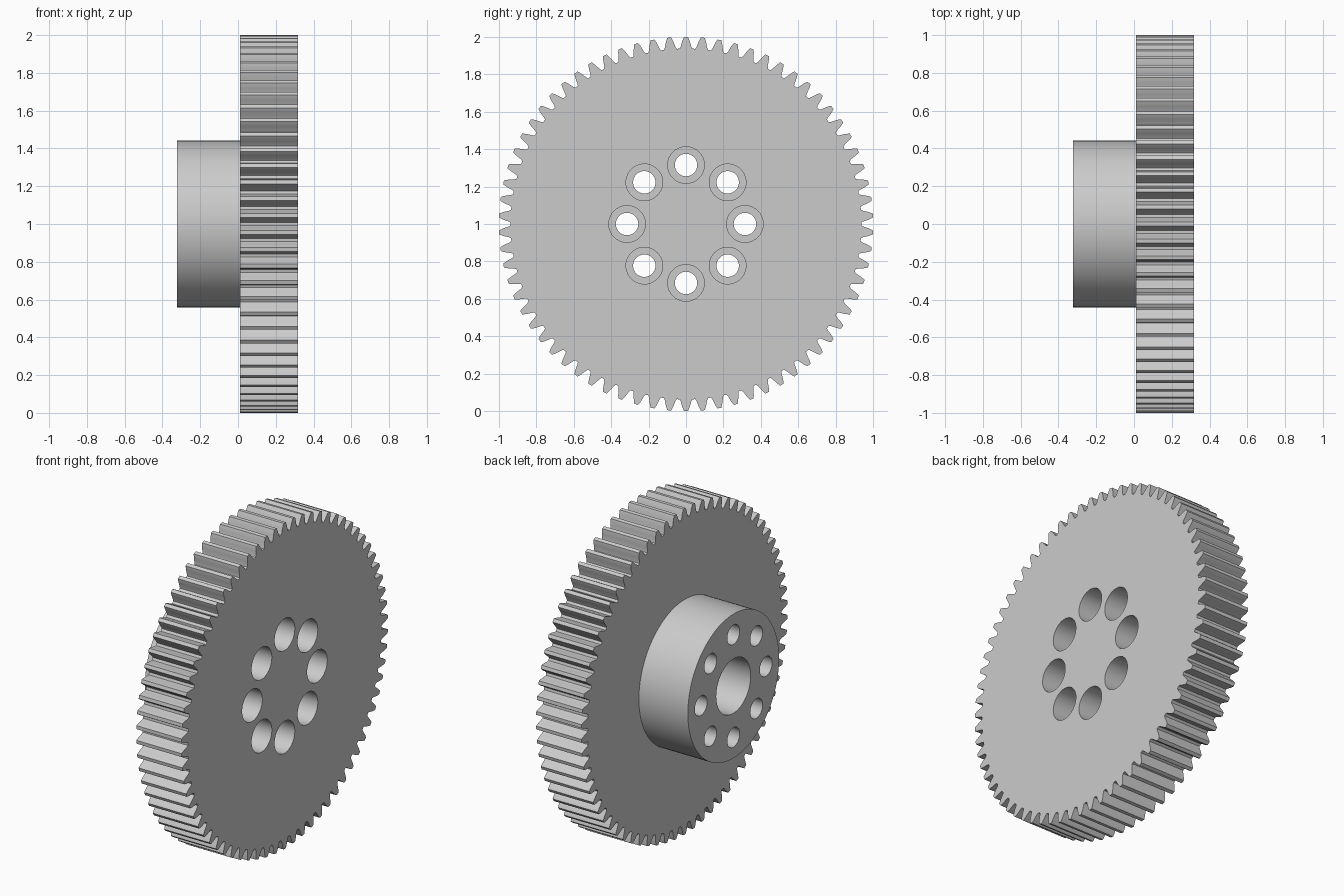
import bpy
import bmesh
from math import pi, sin, cos, radians
from mathutils import Matrix

if "Cube" in bpy.data.objects:
    bpy.data.objects.remove(bpy.data.objects["Cube"], do_unlink=True)

TEETH = 70
HOLES = 8
BOLT_RADIUS = 0.315

grey = bpy.data.materials.new("plain grey")
grey.use_nodes = True
grey.diffuse_color = (0.6, 0.6, 0.6, 1)
grey.node_tree.nodes["Principled BSDF"].inputs["Base Color"].default_value = (0.6, 0.6, 0.6, 1)


def circle(radius, segments, cx=0.0, cy=0.0):
    return [(cx + radius * cos(2 * pi * i / segments),
             cy + radius * sin(2 * pi * i / segments)) for i in range(segments)]


def bolt_circle(radius):
    """Ring of round holes around the axle."""
    angles = [2 * pi * i / HOLES for i in range(HOLES)]
    return [circle(radius, 40, BOLT_RADIUS * cos(a), BOLT_RADIUS * sin(a)) for a in angles]


def gear_outline():
    # Half of one tooth: radius and half width, from root to tip
    flank = [(0.9375, 0.034), (0.948, 0.0285), (0.972, 0.0218), (0.987, 0.0165), (1.0, 0.0105)]
    tooth = [(r, -w) for r, w in flank] + [(r, w) for r, w in reversed(flank)]
    points = []
    for i in range(TEETH):
        middle = pi / 2 + 2 * pi * i / TEETH
        for r, w in tooth:
            a = middle + w / r
            points.append((r * cos(a), r * sin(a)))
    return points


def plate(name, loops, x0, x1):
    """Extrude a flat outline with holes along x, between x0 and x1."""
    curve = bpy.data.curves.new(name, 'CURVE')
    curve.dimensions = '2D'
    curve.fill_mode = 'BOTH'
    curve.extrude = (x1 - x0) / 2
    for loop in loops:
        spline = curve.splines.new('POLY')
        spline.points.add(len(loop) - 1)
        for point, (u, v) in zip(spline.points, loop):
            point.co = (u, v, 0, 1)
        spline.use_cyclic_u = True
    source = bpy.data.objects.new(name + "_profile", curve)
    bpy.context.collection.objects.link(source)
    bpy.context.view_layer.update()
    evaluated = source.evaluated_get(bpy.context.evaluated_depsgraph_get())
    mesh = bpy.data.meshes.new_from_object(evaluated)
    bpy.data.objects.remove(source, do_unlink=True)

    # Turn the profile so that its axis lies along x
    turn = Matrix(((0, 0, 1, (x0 + x1) / 2), (1, 0, 0, 0), (0, 1, 0, 1), (0, 0, 0, 1)))
    bm = bmesh.new()
    bm.from_mesh(mesh)
    bm.transform(turn)
    bmesh.ops.remove_doubles(bm, verts=bm.verts, dist=0.0001)
    bmesh.ops.recalc_face_normals(bm, faces=bm.faces)
    bm.to_mesh(mesh)
    bm.free()

    mesh.name = name
    mesh.materials.clear()
    mesh.materials.append(grey)
    part = bpy.data.objects.new(name, mesh)
    bpy.context.collection.objects.link(part)
    bpy.ops.object.select_all(action='DESELECT')
    part.select_set(True)
    bpy.context.view_layer.objects.active = part
    bpy.ops.object.shade_smooth_by_angle(angle=radians(30))
    return part


# Toothed wheel with wide screw head holes
plate("gear_wheel", [gear_outline()] + bolt_circle(0.098), 0.01, 0.317)

# Hub with axle bore and narrow screw holes
plate("hub", [circle(0.442, 96), circle(0.167, 64)] + bolt_circle(0.06), -0.322, 0.01)
